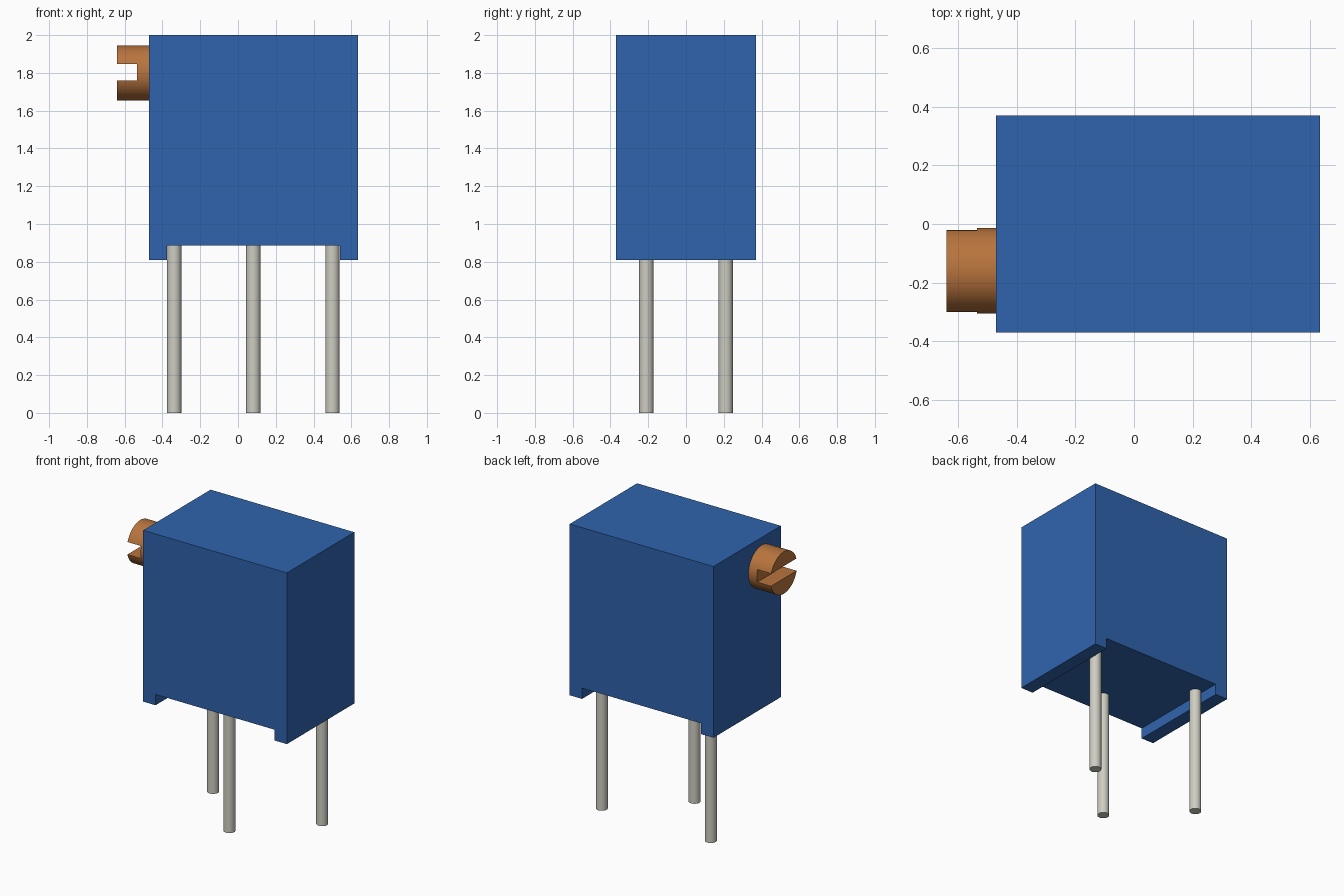
import bpy
import bmesh
import math

default = bpy.data.objects.get("Cube")
if default:
    bpy.data.objects.remove(default, do_unlink=True)


def make_material(name, rgb):
    mat = bpy.data.materials.new(name)
    mat.use_nodes = True
    color = (*rgb, 1.0)
    mat.diffuse_color = color
    mat.node_tree.nodes["Principled BSDF"].inputs["Base Color"].default_value = color
    return mat


blue = make_material("blue plastic", (0.028, 0.127, 0.42))
copper = make_material("copper brown", (0.48, 0.175, 0.047))
silver = make_material("pin grey", (0.62, 0.61, 0.54))


def smooth(obj):
    bpy.ops.object.select_all(action="DESELECT")
    obj.select_set(True)
    bpy.context.view_layer.objects.active = obj
    bpy.ops.object.shade_smooth_by_angle(angle=math.radians(30))


def cylinder(name, radius, depth, center, mat, rotation=(0, 0, 0), sides=48):
    bpy.ops.mesh.primitive_cylinder_add(vertices=sides, radius=radius, depth=depth,
                                        location=center, rotation=rotation)
    obj = bpy.context.object
    obj.name = name
    obj.data.materials.append(mat)
    return obj


# Housing: front profile with a recessed underside, extruded through the depth
left, right, foot, recess, top, half_depth = -0.47, 0.635, 0.81, 0.885, 2.0, 0.37
foot_width = 0.095
profile = [(left, foot), (left + foot_width, foot), (left + foot_width, recess),
           (right - foot_width, recess), (right - foot_width, foot),
           (right, foot), (right, top), (left, top)]
bm = bmesh.new()
face = bm.faces.new([bm.verts.new((x, -half_depth, z)) for x, z in profile])
extruded = bmesh.ops.extrude_face_region(bm, geom=[face])["geom"]
bmesh.ops.translate(bm, vec=(0, 2 * half_depth, 0),
                    verts=[v for v in extruded if isinstance(v, bmesh.types.BMVert)])
bmesh.ops.recalc_face_normals(bm, faces=bm.faces)
mesh = bpy.data.meshes.new("housing")
bm.to_mesh(mesh)
bm.free()
mesh.materials.append(blue)
housing = bpy.data.objects.new("housing", mesh)
bpy.context.collection.objects.link(housing)

# Adjusting screw on the side, with a slot cut across its head
screw = cylinder("adjusting_screw", 0.146, 0.17, (-0.555, -0.16, 1.80), copper,
                 rotation=(0, math.pi / 2, 0), sides=64)
bpy.ops.mesh.primitive_cube_add(size=1, location=(-0.635, -0.16, 1.803))
cutter = bpy.context.object
cutter.name = "slot_cutter"
cutter.scale = (0.2, 0.5, 0.086)
cutter.hide_render = True
cut = screw.modifiers.new("slot", "BOOLEAN")
cut.operation = "DIFFERENCE"
cut.solver = "EXACT"
cut.object = cutter
bpy.context.view_layer.objects.active = screw
bpy.ops.object.modifier_apply(modifier=cut.name)
bpy.data.objects.remove(cutter, do_unlink=True)
smooth(screw)

# Three staggered pins
for name, x, y in (("right_pin", -0.338, 0.21),
                   ("middle_pin", 0.081, -0.21),
                   ("left_pin", 0.5, 0.21)):
    smooth(cylinder(name, 0.038, recess, (x, y, recess / 2), silver))
